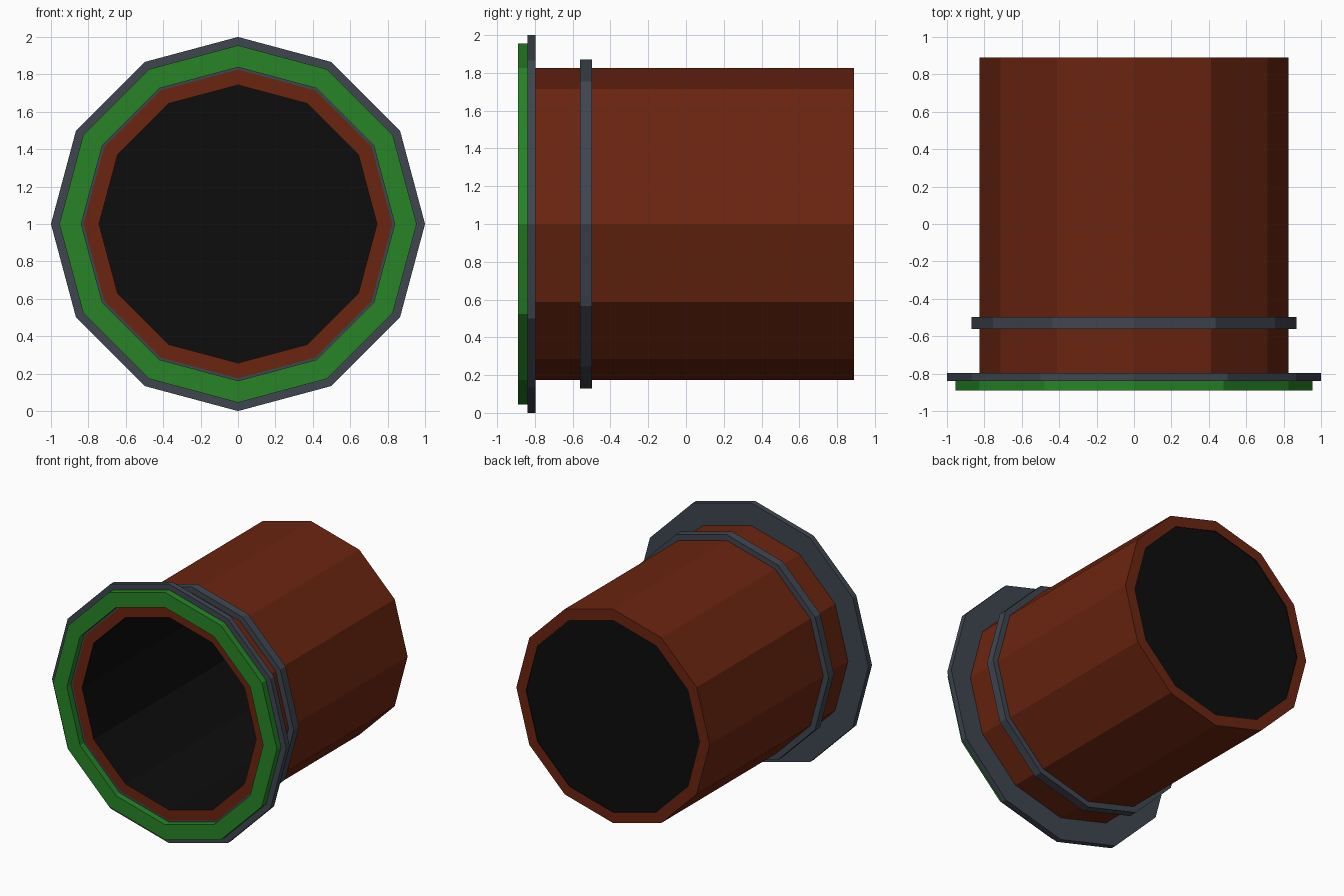
import bpy, bmesh, math

if "Cube" in bpy.data.objects:
    bpy.data.objects.remove(bpy.data.objects["Cube"])

SIDES = 12
CZ = 1.0  # height of the pipe axis


def mat(name, rgb):
    m = bpy.data.materials.new(name)
    m.diffuse_color = (*rgb, 1)
    m.use_nodes = True
    m.node_tree.nodes["Principled BSDF"].inputs["Base Color"].default_value = m.diffuse_color
    return m


rust = mat("rust_brown", (0.147, 0.018, 0.005))
steel = mat("dark_steel", (0.05, 0.06, 0.08))
green = mat("green", (0.02, 0.23, 0.02))
black = mat("black", (0.004, 0.004, 0.004))


def circle(bm, r, y):
    return [bm.verts.new((r * math.cos(2 * math.pi * i / SIDES), y,
                          CZ + r * math.sin(2 * math.pi * i / SIDES)))
            for i in range(SIDES)]


def finish(name, bm, mats):
    bmesh.ops.recalc_face_normals(bm, faces=bm.faces)
    me = bpy.data.meshes.new(name)
    bm.to_mesh(me)
    bm.free()
    for m in mats:
        me.materials.append(m)
    ob = bpy.data.objects.new(name, me)
    bpy.context.collection.objects.link(ob)
    return ob


def ring(name, r_out, r_in, y0, y1, outer, inner=None):
    """Faceted tube along y; the bore can take its own colour."""
    bm = bmesh.new()
    loops = [circle(bm, r, y) for r, y in
             ((r_out, y0), (r_out, y1), (r_in, y1), (r_in, y0))]
    for k in range(4):
        a, b = loops[k], loops[(k + 1) % 4]
        for i in range(SIDES):
            j = (i + 1) % SIDES
            f = bm.faces.new((a[i], a[j], b[j], b[i]))
            f.material_index = 1 if (inner and k == 2) else 0
    return finish(name, bm, [outer] + ([inner] if inner else []))


# Main barrel with black bore
ring("pipe", 0.825, 0.743, -0.84, 0.89, rust, black)

# Collars around the barrel
ring("front_flange", 1.0, 0.82, -0.84, -0.797, steel)
ring("middle_band", 0.87, 0.82, -0.562, -0.497, steel)
ring("front_gasket", 0.955, 0.838, -0.89, -0.84, green)

# Thin black plate closing the back of the bore
bm = bmesh.new()
a, b = circle(bm, 0.743, 0.876), circle(bm, 0.743, 0.884)
bm.faces.new(a)
bm.faces.new(b)
for i in range(SIDES):
    j = (i + 1) % SIDES
    bm.faces.new((a[i], a[j], b[j], b[i]))
finish("back_plate", bm, [black])
